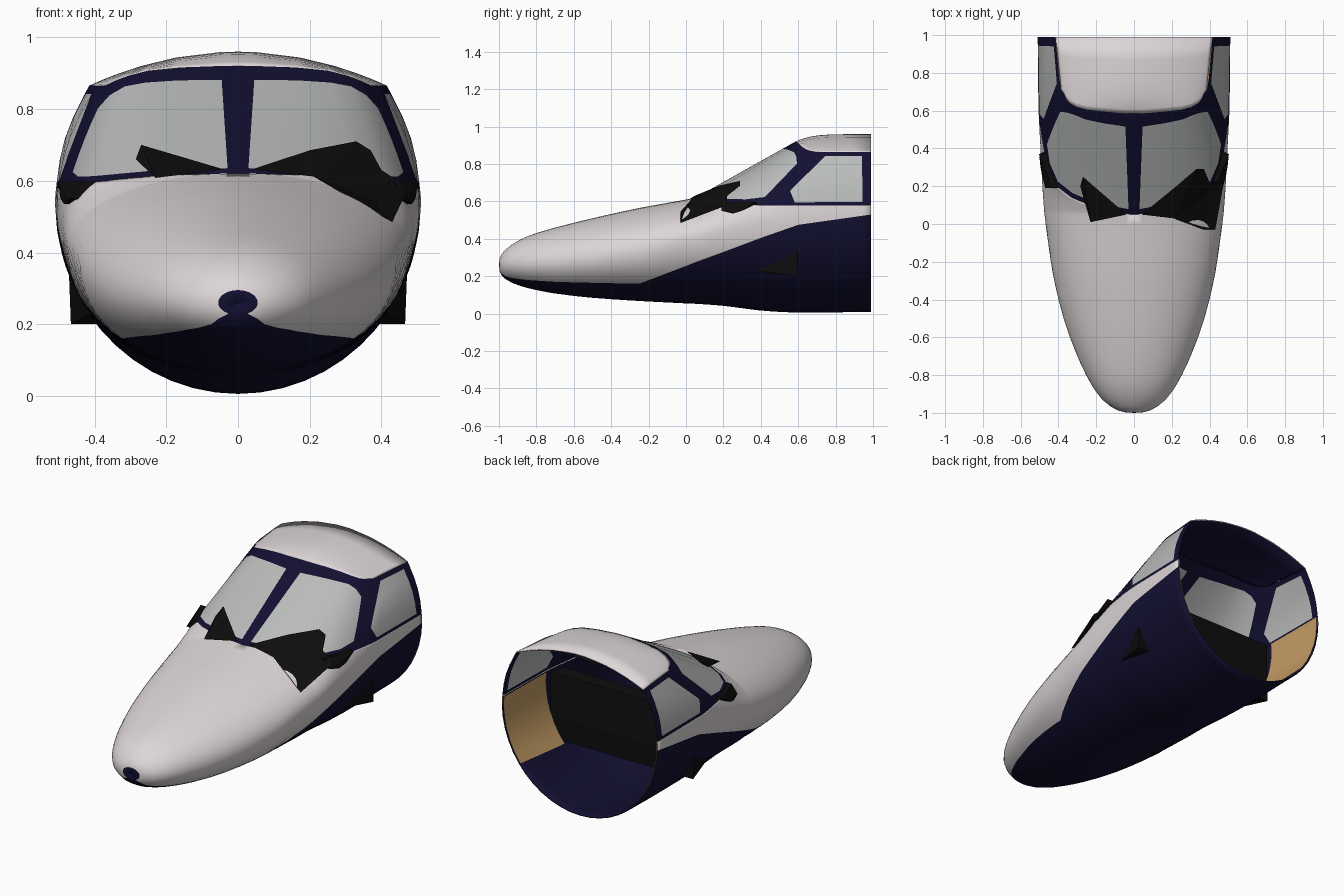
import bpy, bmesh, math

if "Cube" in bpy.data.objects:
    bpy.data.objects.remove(bpy.data.objects["Cube"])

def mat(name, c):
    m = bpy.data.materials.new(name)
    m.diffuse_color = (*c, 1)
    m.use_nodes = True
    m.node_tree.nodes["Principled BSDF"].inputs["Base Color"].default_value = m.diffuse_color
    return m

WHITE = mat("white", (.72, .67, .68))
NAVY = mat("navy", (.006, .005, .03))
GLASS = mat("glass", (.48, .5, .49))
BLACK = mat("black", (.004, .004, .004))
TAN = mat("tan", (.55, .33, .13))

def finish(bm, name, mats, mirror=True, inner=0, angle=35):
    me = bpy.data.meshes.new(name)
    bm.to_mesh(me)
    bm.free()
    ob = bpy.data.objects.new(name, me)
    bpy.context.collection.objects.link(ob)
    for m in mats:
        me.materials.append(m)
    if mirror:
        md = ob.modifiers.new("mirror", 'MIRROR')
        md.merge_threshold = .0005
    if inner:
        so = ob.modifiers.new("shell", 'SOLIDIFY')
        so.thickness, so.offset, so.material_offset = inner, -1, 1
    bpy.ops.object.select_all(action='DESELECT')
    ob.select_set(True)
    bpy.context.view_layer.objects.active = ob
    if angle:
        bpy.ops.object.shade_smooth_by_angle(angle=math.radians(angle))
    return ob

def grid(name, cols, mats, pick=lambda j, i: 0, **kw):
    """Skin a list of equal-length point columns."""
    bm = bmesh.new()
    vs = [[bm.verts.new(p) for p in c] for c in cols]
    for j in range(len(vs) - 1):
        for i in range(len(vs[0]) - 1):
            f = bm.faces.new((vs[j][i], vs[j+1][i], vs[j+1][i+1], vs[j][i+1]))
            f.material_index = pick(j, i)
    bmesh.ops.remove_doubles(bm, verts=bm.verts, dist=.0002)
    return finish(bm, name, mats, **kw)

def lerp(a, b, t):
    return a + (b - a) * t

def lin(a, b, n):
    return [lerp(a, b, k / n) for k in range(n + 1)]

# Window band columns: bottom point, top point, pane start and end, is pane, bow
BAND = [
    ((0, .05, .62), (0, .585, .92), .05, .87, 0, 0),
    ((.028, .052, .62), (.048, .585, .92), .05, .87, 1, 0),
    ((.2, .085, .617), (.16, .595, .916), .05, .88, 1, 0),
    ((.33, .14, .605), (.25, .605, .907), .05, .89, 1, 0),
    ((.41, .2, .595), (.305, .62, .893), .06, .9, 1, 0),
    ((.455, .29, .585), (.34, .64, .88), .09, .86, 1, .004),
    ((.475, .38, .58), (.357, .66, .872), .15, .76, 0, .008),
    ((.487, .45, .578), (.37, .69, .866), .2, .7, 0, .014),
    ((.495, .5, .578), (.385, .71, .864), .27, .32, 1, .018),
    ((.503, .57, .578), (.395, .76, .865), .06, .92, 1, .02),
    ((.507, .945, .58), (.412, .94, .865), .06, .92, 0, .02),
    ((.507, .99, .58), (.415, .99, .865), .06, .92, 0, .02)]
cols = []
for b, t, v0, v1, pane, bow in BAND:
    vv = [0] + lin(v0, v1, 4) + [1]
    cols.append([(lerp(b[0], t[0], v) + bow * math.sin(math.pi * v),
                  lerp(b[1], t[1], v), lerp(b[2], t[2], v)) for v in vv])
grid("cockpit_windows", cols, [NAVY, GLASS],
     lambda j, i: 1 if BAND[j][4] and 1 <= i <= 4 else 0)

# Roof behind the windscreen
cols = []
for b, t, *_ in BAND[:9]:
    xe = t[0] * .415 / .385
    cols.append([(lerp(t[0], xe, k), lerp(t[1], .99, k),
                  lerp(t[2], .96 - .55 * xe * xe, 1 - (1 - k) ** 5))
                 for k in (0, .06, .12, .2, .3, .45, .7, 1)])
grid("roof", cols, [WHITE, NAVY], inner=.006)

# Hull stations: y, top, bottom, half width, widest height, paint line
ST = [
    (-1, .262, .258, .002, .26, .259), (-.996, .295, .226, .055, .26, .23),
    (-.985, .32, .203, .09, .261, .215), (-.965, .342, .185, .125, .262, .2),
    (-.93, .37, .165, .168, .265, .19), (-.85, .413, .138, .226, .27, .18),
    (-.7, .46, .108, .3, .28, .17), (-.5, .51, .085, .373, .3, .165),
    (-.25, .565, .068, .432, .34, .16), (0, .61, .055, .468, .4, .255),
    (.05, .62, .053, .474, .41, .275), (.2, .62, .042, .485, .45, .33),
    (.4, .62, .017, .495, .49, .405), (.6, .62, .006, .505, .52, .475),
    (.99, .62, .01, .51, .54, .53)]

def station(y):
    k = max(i for i in range(len(ST) - 1) if ST[i][0] <= y)
    a, b = ST[k], ST[k+1]
    p, q = ST[max(k-1, 0)], ST[min(k+2, len(ST)-1)]
    h = b[0] - a[0]
    t = (y - a[0]) / h
    out = []
    for c in range(1, 6):
        if c == 5 or k < 1:
            out.append(lerp(a[c], b[c], t))
            continue
        ma = (b[c] - p[c]) / (b[0] - p[0]) * h
        mb = (q[c] - a[c]) / (q[0] - a[0]) * h
        out.append((2*t**3 - 3*t*t + 1) * a[c] + (t**3 - 2*t*t + t) * ma
                   + (3*t*t - 2*t**3) * b[c] + (t**3 - t*t) * mb)
    return out

def sill(y, zt):
    """Upper edge of the hull: centreline ahead of the glass, then the sill."""
    if y <= .05:
        return 0, zt
    for (a, *_), (b, *_) in zip(BAND, BAND[1:]):
        if a[1] <= y <= b[1]:
            t = (y - a[1]) / (b[1] - a[1])
            return lerp(a[0], b[0], t), lerp(a[2], b[2], t)

LOW, UP = 12, 22
def section(y):
    zt, zb, hw, zc, zs = station(y)
    xs, zl = sill(y, zt)
    tm = math.acos(min(xs / hw, .995))
    ts = math.asin(max(-.98, min(0, (zs - zc) / (zc - zb))))
    pts = []
    for a in lin(-math.pi / 2, ts, LOW) + lin(ts, tm, UP)[1:]:
        s = math.sin(a)
        z = zc + (zc - zb) * s if a < 0 else zc + (zl - zc) * s / math.sin(tm)
        pts.append((max(0, hw * math.cos(a)), y, z))
    pts[0] = (0, y, zb)
    return pts

ys = [s[0] for s in ST] + [b[0][1] for b in BAND[2:]]
ys += [-.89, -.8, -.75, -.6, -.4, -.32, -.2, -.1, .065, .11, .17, .25, .33, .7, .8]
ys = sorted(set(ys))
grid("nose_hull", [section(y) for y in ys], [WHITE, NAVY],
     lambda j, i: 1 if i < LOW or j == 0 else 0, inner=.006)

# Tan lining on the cabin side walls
cols = []
for y in (.6, .7, .8, .9, .99):
    pts = section(y)
    cols.append([(p[0] - .012, y, p[2]) for p in pts if p[0] > 0][LOW // 2:])
grid("side_lining", cols, [TAN])

def hull(name, pts, both=True):
    bm = bmesh.new()
    for x, y, z in pts:
        for s in ((1, -1) if both else (1,)):
            bm.verts.new((s * x, y, z))
    bmesh.ops.convex_hull(bm, input=bm.verts)
    finish(bm, name, [BLACK], mirror=False, angle=0)

# Instrument panel bulkhead, its corners poke through the hull
hull("instrument_panel", [(.466, .6, .2), (.466, .6, .33), (.48, .58, .575),
                          (.44, .5, .58), (.41, .37, .23)])

def sheet(name, pts, pivot):
    """Folded sheet fanned from one point."""
    bm = bmesh.new()
    vs = [bm.verts.new(p) for p in pts]
    n = len(vs)
    for k in range(1, n - 1):
        bm.faces.new([vs[pivot], vs[(pivot + k) % n], vs[(pivot + k + 1) % n]])
    bmesh.ops.recalc_face_normals(bm, faces=bm.faces)
    finish(bm, name, [BLACK], mirror=False, angle=0)

# Glare shield pieces showing at the windscreen base
sheet("glare_shield_right", [(.04, .05, .632), (.2, .18, .685), (.33, .29, .71), (.37, .29, .685),
                             (.4, .22, .63), (.475, .22, .58), (.43, -.03, .485),
                             (.37, -.03, .545), (.21, .03, .612)], 8)
sheet("glare_shield_left", [(-.04, .05, .632), (-.27, .25, .7), (-.285, .2, .66),
                            (-.23, .01, .608)], 3)
hull("glare_shield_end", [(.485, .25, .535), (.502, .37, .6), (.43, .19, .598),
                          (.47, .19, .55), (.495, .3, .55), (.48, .38, .59)])
